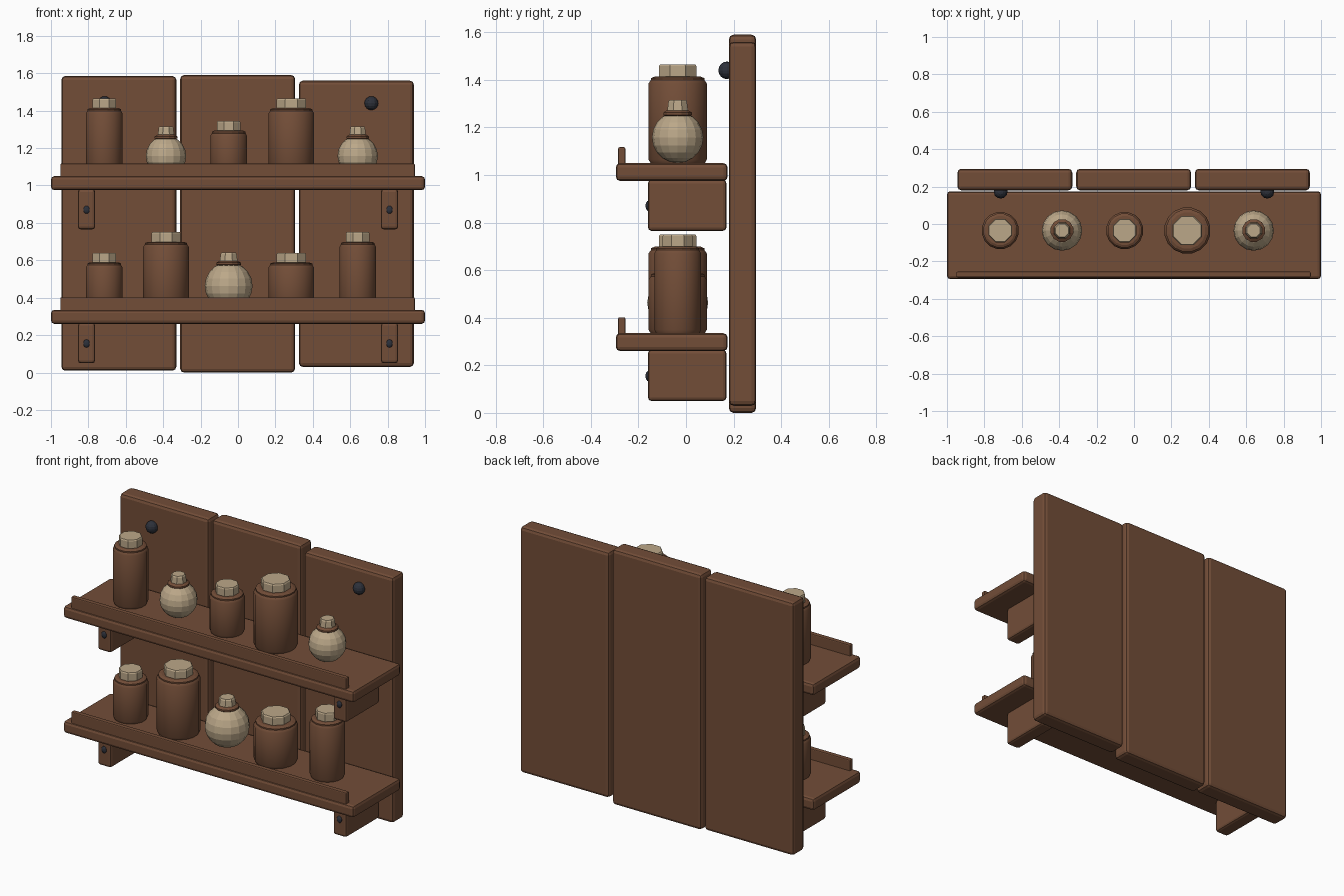
import bpy, bmesh, math
from mathutils import Matrix

cube = bpy.data.objects.get("Cube")
if cube:
    bpy.data.objects.remove(cube, do_unlink=True)


def material(name, rgb):
    m = bpy.data.materials.new(name)
    m.use_nodes = True
    m.diffuse_color = (*rgb, 1)
    m.node_tree.nodes["Principled BSDF"].inputs["Base Color"].default_value = (*rgb, 1)
    return m


WOOD = material("brown wood", (0.17, 0.075, 0.039))
CREAM = material("cream ceramic", (0.50, 0.39, 0.25))
IRON = material("dark iron", (0.026, 0.03, 0.042))


def finish(bm, name, mat, smooth=None):
    bmesh.ops.recalc_face_normals(bm, faces=bm.faces)
    mesh = bpy.data.meshes.new(name)
    bm.to_mesh(mesh)
    bm.free()
    mesh.materials.append(mat)
    ob = bpy.data.objects.new(name, mesh)
    bpy.context.collection.objects.link(ob)
    if smooth:
        bpy.ops.object.select_all(action='DESELECT')
        ob.select_set(True)
        bpy.context.view_layer.objects.active = ob
        bpy.ops.object.shade_smooth_by_angle(angle=math.radians(smooth))
    return ob


def box(name, xs, ys, zs, bevel):
    """Rounded board between the given limits."""
    bm = bmesh.new()
    bmesh.ops.create_cube(bm, size=1)
    for v in bm.verts:
        for i, (lo, hi) in enumerate((xs, ys, zs)):
            v.co[i] = lo if v.co[i] < 0 else hi
    ob = finish(bm, name, WOOD)
    mod = ob.modifiers.new("rounded edges", 'BEVEL')
    mod.width, mod.segments = bevel, 2
    return ob


def lathe(name, profile, x, z, sides, mat, smooth=None):
    """Spin a (radius, height) profile into a closed solid."""
    bm = bmesh.new()
    rings = []
    for r, h in profile:
        rings.append([bm.verts.new((x + r * math.cos(a), JAR_Y + r * math.sin(a), z + h))
                      for a in (math.tau * (i + 0.5) / sides for i in range(sides))])
    for low, high in zip(rings, rings[1:]):
        for i in range(sides):
            j = (i + 1) % sides
            bm.faces.new((low[i], low[j], high[j], high[i]))
    bm.faces.new(rings[0])
    bm.faces.new(rings[-1])
    return finish(bm, name, mat, smooth)


def ball(name, centre, size, mat, sides=12, rows=8):
    bm = bmesh.new()
    bmesh.ops.create_uvsphere(bm, u_segments=sides, v_segments=rows, radius=1,
                              matrix=Matrix.Translation(centre) @ Matrix.Diagonal((*size, 1)))
    return finish(bm, name, mat)


JAR_Y = -0.035


def jar(x, z, r, height):
    """Straight jar with a rounded shoulder, rim band and faceted lid."""
    lid = r * 0.68
    lathe("jar_body", [(r * 0.93, 0), (r, 0.015), (r, height - 0.025),
                       (r * 0.93, height - 0.012), (r * 0.8, height)], x, z, 16, WOOD, 40)
    lathe("jar_band", [(r * 0.8, height - 0.022), (r * 0.92, height - 0.014),
                       (r * 0.92, height - 0.003), (r * 0.78, height + 0.004)], x, z, 16, WOOD)
    lathe("jar_lid", [(lid * 0.96, height - 0.005), (lid, height + 0.005),
                      (lid, height + 0.048), (lid * 0.94, height + 0.055)], x, z, 8, CREAM)


def flask(x, z, r):
    """Round flask with a neck collar and tapered stopper."""
    ball("flask_body", (x, JAR_Y, z + r), (r, r, r), CREAM, 16, 10)
    top = 2 * r
    collar = 0.03 + r * 0.3
    lathe("flask_collar", [(collar * 0.75, top - 0.025), (collar, top - 0.014),
                           (collar, top - 0.004), (collar * 0.75, top + 0.006)],
          x, z, 12, WOOD)
    lathe("flask_stopper", [(collar * 0.8, top - 0.01), (collar * 0.74, top + 0.012),
                            (collar * 0.68, top + 0.042), (collar * 0.6, top + 0.05)],
          x, z, 8, CREAM)


# Back boards
for side, x, low, high in (("right", -0.637, 0.01, 1.585),
                           ("middle", -0.002, 0.0, 1.59),
                           ("left", 0.633, 0.03, 1.56)):
    box(side + "_back_board", (x - 0.307, x + 0.307), (0.18, 0.295), (low, high), 0.02)

# Shelves with rails, brackets and screws
for level, top in (("lower", 0.335), ("upper", 1.05)):
    box(level + "_shelf", (-1, 1), (-0.295, 0.175), (top - 0.075, top), 0.018)
    box(level + "_rail", (-0.95, 0.945), (-0.285, -0.255), (top - 0.01, top + 0.067), 0.006)
    for side, s in (("right", -1), ("left", 1)):
        x = s * 0.81
        box(f"{level}_{side}_bracket", (x - 0.046, x + 0.046), (-0.16, 0.17),
            (top - 0.285, top - 0.07), 0.015)
        ball(f"{level}_{side}_screw", (x, -0.158, top - 0.18), (0.018, 0.012, 0.022), IRON)

# Wall bolts
for side, s in (("right", -1), ("left", 1)):
    ball(side + "_wall_bolt", (s * 0.713, 0.172, 1.44), (0.037, 0.036, 0.037), IRON)

# Containers along each shelf
jar(-0.715, 1.05, 0.1, 0.36)
flask(-0.385, 1.05, 0.108)
jar(-0.05, 1.05, 0.1, 0.24)
jar(0.285, 1.05, 0.125, 0.36)
flask(0.64, 1.05, 0.108)
jar(-0.715, 0.335, 0.1, 0.25)
jar(-0.385, 0.335, 0.125, 0.36)
flask(-0.05, 0.335, 0.128)
jar(0.285, 0.335, 0.125, 0.25)
jar(0.64, 0.335, 0.1, 0.36)
